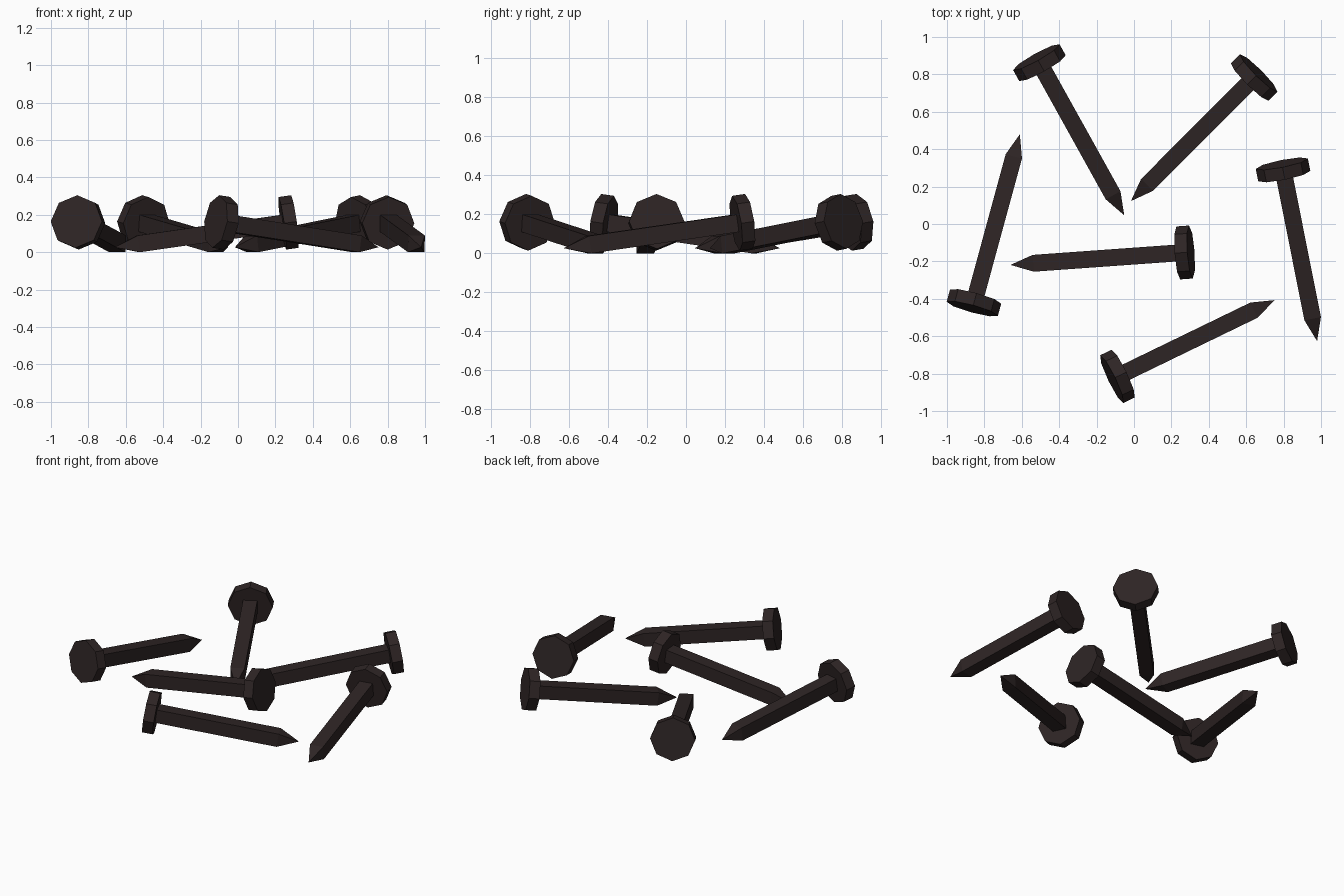
import bpy, bmesh, math
from mathutils import Matrix, Vector

if "Cube" in bpy.data.objects:
    bpy.data.objects.remove(bpy.data.objects["Cube"])

iron = bpy.data.materials.new("dark iron")
iron.diffuse_color = (0.027, 0.018, 0.018, 1)
iron.use_nodes = True
iron.node_tree.nodes["Principled BSDF"].inputs["Base Color"].default_value = iron.diffuse_color

LENGTH, TIP, WIDTH = 0.943, 0.13, 0.09      # head centre to point, point length, shaft width
HEAD_R, HEAD_T = 0.142, 0.068
TILT = math.radians(8.1)


def lathe(bm, sides, spin, rings):
    """Low-poly solid along +X; rings are (x, radius), radius 0 makes a point."""
    loops = []
    for x, r in rings:
        if r == 0:
            loops.append([bm.verts.new((x, 0, 0))] * sides)
        else:
            angles = [spin + math.tau * i / sides for i in range(sides)]
            loops.append([bm.verts.new((x, r * math.cos(a), r * math.sin(a))) for a in angles])
    for a, b in zip(loops, loops[1:]):
        for i in range(sides):
            j = (i + 1) % sides
            bm.faces.new(list(dict.fromkeys((a[i], a[j], b[j], b[i]))))
    for loop in (loops[0], loops[-1]):
        if loop[0] is not loop[1]:
            bm.faces.new(loop)


def nail_mesh():
    bm = bmesh.new()
    # octagonal head
    lathe(bm, 8, 0, [(-HEAD_T / 2, HEAD_R), (HEAD_T / 2, HEAD_R)])
    # square shaft with pyramid point
    r = WIDTH / math.sqrt(2)
    lathe(bm, 4, math.pi / 4, [(0, r), (LENGTH - TIP, r), (LENGTH, 0)])
    bmesh.ops.recalc_face_normals(bm, faces=bm.faces)
    mesh = bpy.data.meshes.new("nail")
    bm.to_mesh(mesh)
    bm.free()
    mesh.materials.append(iron)
    return mesh


# each nail: head centre and point, seen from above
nails = [
    ((-0.856, -0.422), (-0.610, 0.481)),
    ((-0.505, 0.861), (-0.053, 0.048)),
    ((0.642, 0.783), (-0.016, 0.123)),
    ((0.273, -0.152), (-0.663, -0.219)),
    ((0.797, 0.289), (0.979, -0.626)),
    ((-0.091, -0.816), (0.754, -0.406)),
]
mesh = nail_mesh()
# height that rests the base of the point on the ground
height = (LENGTH - TIP) * math.sin(TILT) + WIDTH / 2 * math.cos(TILT)
for n, (head, point) in enumerate(nails, 1):
    h, p = Vector(head), Vector(point)
    d = p - h
    start = (h + p) / 2 - d.normalized() * LENGTH * math.cos(TILT) / 2
    nail = bpy.data.objects.new(f"nail_{n}", mesh)
    nail.matrix_world = (Matrix.Translation((start.x, start.y, height))
                         @ Matrix.Rotation(math.atan2(d.y, d.x), 4, 'Z')
                         @ Matrix.Rotation(TILT, 4, 'Y'))
    bpy.context.collection.objects.link(nail)
